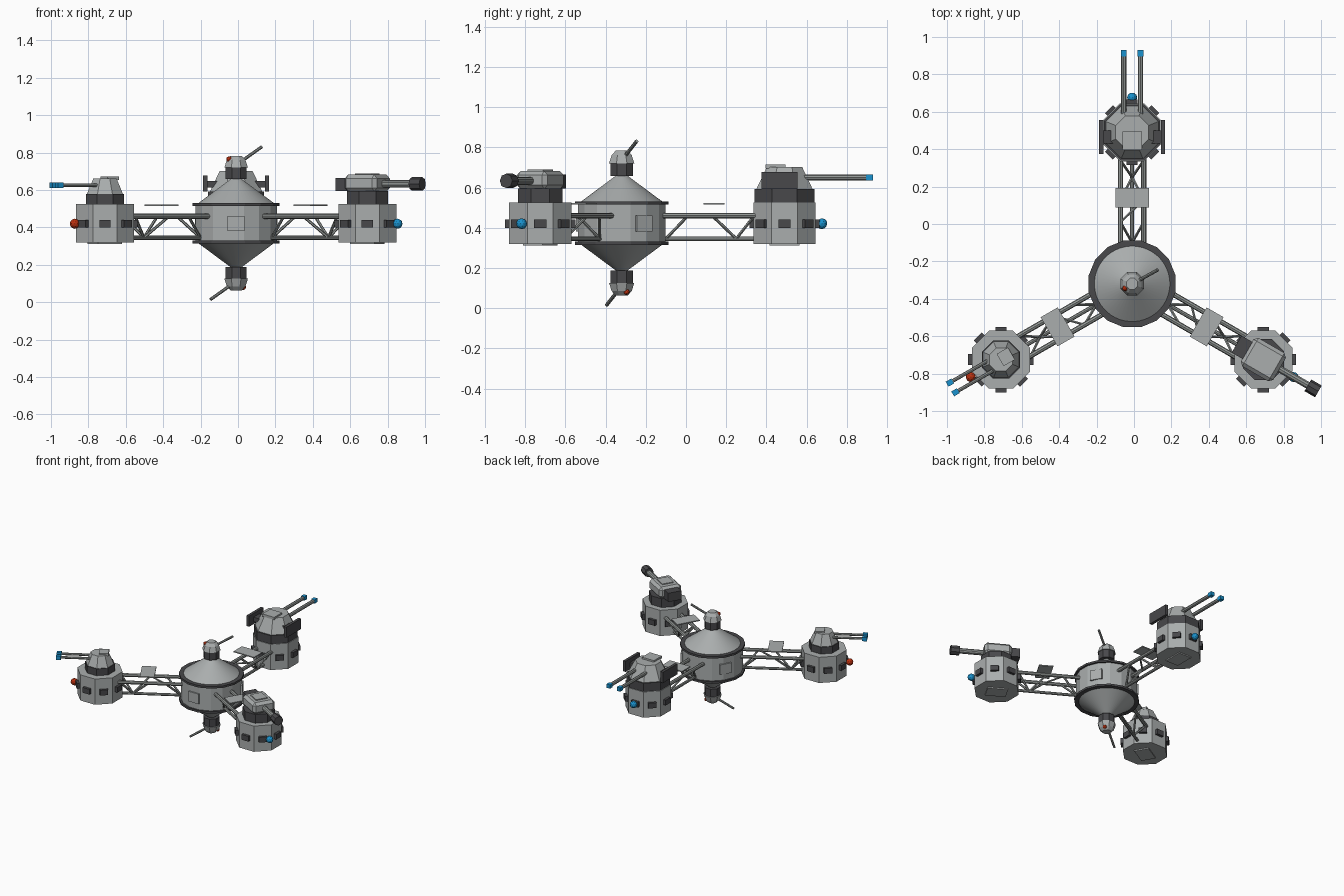
import bpy, bmesh, math
from mathutils import Matrix, Vector

cube = bpy.data.objects.get("Cube")
if cube:
    bpy.data.objects.remove(cube, do_unlink=True)


def material(name, r, g, b):
    m = bpy.data.materials.new(name)
    m.use_nodes = True
    m.diffuse_color = (r, g, b, 1)
    m.node_tree.nodes["Principled BSDF"].inputs["Base Color"].default_value = (r, g, b, 1)
    return m


HULL = material("hull_grey", 0.4, 0.42, 0.42)
TUBE = material("tube_grey", 0.29, 0.31, 0.3)
DARK = material("dark_grey", 0.065, 0.065, 0.07)
BLUE = material("signal_blue", 0.01, 0.29, 0.62)
RED = material("signal_red", 0.5, 0.03, 0.005)

HUB = Vector((-0.01, -0.32, 0))
REACH = 0.81
TURN = math.pi / 8


def finish(name, bm, mat, frame):
    bm.transform(frame)
    bmesh.ops.recalc_face_normals(bm, faces=bm.faces)
    mesh = bpy.data.meshes.new(name)
    bm.to_mesh(mesh)
    bm.free()
    mesh.materials.append(mat)
    obj = bpy.data.objects.new(name, mesh)
    bpy.context.collection.objects.link(obj)
    return obj


def box(name, mat, frame, centre, size, bevel=0):
    bm = bmesh.new()
    bmesh.ops.create_cube(bm, size=1)
    bm.transform(Matrix.Translation(centre) @ Matrix.Diagonal((*size, 1)))
    if bevel:
        bmesh.ops.bevel(bm, geom=bm.edges[:], offset=bevel, segments=1, affect='EDGES')
    return finish(name, bm, mat, frame)


def prism(name, mat, frame, z0, z1, r0, r1, sides=8):
    """Tapered prism with radii measured to the flat sides."""
    bm = bmesh.new()
    k = 1 / math.cos(math.pi / sides)
    bmesh.ops.create_cone(bm, cap_ends=True, segments=sides, radius1=r0 * k,
                          radius2=r1 * k, depth=z1 - z0)
    bm.transform(Matrix.Translation((0, 0, (z0 + z1) / 2)) @ Matrix.Rotation(math.pi / sides, 4, 'Z'))
    return finish(name, bm, mat, frame)


def rod(name, mat, frame, a, b, r, sides=8):
    a, b = Vector(a), Vector(b)
    bm = bmesh.new()
    bmesh.ops.create_cone(bm, cap_ends=True, segments=sides, radius1=r, radius2=r,
                          depth=(b - a).length)
    turn = (b - a).to_track_quat('Z', 'Y').to_matrix().to_4x4()
    bm.transform(Matrix.Translation((a + b) / 2) @ turn)
    return finish(name, bm, mat, frame)


def ball(name, mat, frame, centre, r):
    bm = bmesh.new()
    bmesh.ops.create_icosphere(bm, subdivisions=2, radius=r)
    bm.transform(Matrix.Translation(centre))
    return finish(name, bm, mat, frame)


# Central hub
hub = Matrix.Translation(HUB)
prism("hub_body", HULL, hub, 0.325, 0.52, 0.218, 0.218, 16)
for i in range(3):
    face = hub @ Matrix.Rotation(math.radians(30 + 120 * i), 4, 'Z')
    box("hub_panel", HULL, face, (0.22, 0, 0.42), (0.016, 0.09, 0.08))

# Upper and lower halves, the lower one flipped and turned about
middle = Matrix.Translation(HUB + Vector((0, 0, 0.423)))
flip = middle @ Matrix.Rotation(math.pi, 4, 'Z') @ Matrix.Scale(-1, 4, (0, 0, 1))
for side, half in (("upper", middle), ("lower", flip)):
    prism(side + "_rim", DARK, half, 0.092, 0.108, 0.232, 0.232, 16)
    cone = prism(side + "_cone", HULL, half, 0.1, 0.256, 0.212, 0.002, 48)
    for p in cone.data.polygons:
        p.use_smooth = len(p.vertices) == 4
    prism(side + "_sensor_base", DARK, half, 0.235, 0.297, 0.056, 0.056)
    prism(side + "_sensor_dome", HULL, half, 0.297, 0.338, 0.063, 0.05)
    prism(side + "_sensor_cap", HULL, half, 0.338, 0.36, 0.05, 0.03)
    rod(side + "_antenna", TUBE, half, (0.02, 0.01, 0.325), (0.137, 0.075, 0.408), 0.009)
    ball(side + "_beacon", RED, half, (-0.038, -0.024, 0.342), 0.015)


def arm(frame):
    for y in (-0.062, 0.062):
        rod("upper_rail", TUBE, frame, (0.15, y, 0.46), (0.7, y, 0.46), 0.014)
    rod("lower_rail", TUBE, frame, (0.15, 0, 0.345), (0.7, 0, 0.345), 0.011)
    for s in (-1, 1):
        nodes = [(0.22, 0, 0.345), (0.33, s * 0.062, 0.46), (0.45, s * 0.062, 0.46),
                 (0.57, 0, 0.345), (0.66, s * 0.062, 0.46)]
        for i in (0, 2, 3):
            rod("brace", TUBE, frame, nodes[i], nodes[i + 1], 0.008, 6)
    rod("cross_brace", TUBE, frame, (0.33, 0.062, 0.46), (0.45, -0.062, 0.46), 0.007, 6)
    box("arm_panel", HULL, frame, (0.46, 0, 0.52), (0.105, 0.18, 0.008))


def pod(base, frame, beacon):
    prism("pod_body", HULL, base, 0.32, 0.525, 0.155, 0.155)
    for i in range(8):
        face = base @ Matrix.Rotation(math.pi / 4 * i, 4, 'Z')
        box("pod_window", DARK, face, (0.16, 0, 0.42), (0.03, 0.06, 0.042))
    box("pod_hatch", HULL, frame, (0, 0, 0.318), (0.15, 0.11, 0.014))
    ball("pod_beacon", beacon, frame, (0.186, 0, 0.42), 0.027)


def twin_guns(frame, gap, z, length, r):
    for y in (-gap, gap):
        rod("gun_barrel", TUBE, frame, (0.04, y, z), (length - 0.03, y, z), r)
        box("gun_tip", BLUE, frame, (length - 0.017, y, z), (0.034, 0.03, 0.03))


frames = {}
for name, angle, beacon in (("back", 90, BLUE), ("right", 210, RED), ("left", 330, BLUE)):
    spin = Matrix.Rotation(math.radians(angle), 4, 'Z')
    arm(hub @ spin)
    base = Matrix.Translation(HUB + spin @ Vector((REACH, 0, 0)))
    frames[name] = (base, base @ spin)
    pod(*frames[name], beacon)

# Large back turret with side shields
base, frame = frames["back"]
prism("large_turret_ring", DARK, base, 0.525, 0.592, 0.15, 0.15)
prism("large_turret_dome", HULL, base, 0.592, 0.702, 0.14, 0.088)
box("large_turret_hatch", HULL, frame, (-0.045, 0, 0.705), (0.1, 0.105, 0.02))
for y in (-0.165, 0.165):
    box("turret_shield", DARK, frame, (-0.025, y, 0.635), (0.18, 0.022, 0.085))
    box("shield_mount", DARK, frame, (-0.025, y * 0.8, 0.63), (0.07, 0.06, 0.035))
twin_guns(frame, 0.045, 0.65, 0.44, 0.014)

# Small right turret
base, frame = frames["right"]
prism("small_turret_ring", DARK, base, 0.525, 0.58, 0.102, 0.102)
prism("small_turret_dome", HULL, base, 0.58, 0.662, 0.096, 0.062)
box("small_turret_hatch", HULL, frame, (-0.03, 0, 0.663), (0.07, 0.075, 0.018))
twin_guns(frame, 0.03, 0.625, 0.315, 0.01)

# Box-shaped left turret with one heavy barrel
base, frame = frames["left"]
prism("heavy_turret_ring", DARK, base, 0.525, 0.595, 0.11, 0.11)
box("heavy_turret_body", HULL, frame, (0, 0, 0.637), (0.2, 0.175, 0.09), 0.02)
box("heavy_turret_hatch", HULL, frame, (0, 0, 0.683), (0.1, 0.09, 0.012))
box("heavy_turret_counterweight", DARK, frame, (-0.125, 0, 0.63), (0.08, 0.105, 0.07))
rod("heavy_barrel", TUBE, frame, (0.08, 0, 0.633), (0.28, 0, 0.633), 0.02, 10)
rod("heavy_muzzle", DARK, frame, (0.275, 0, 0.633), (0.34, 0, 0.633), 0.036, 8)
